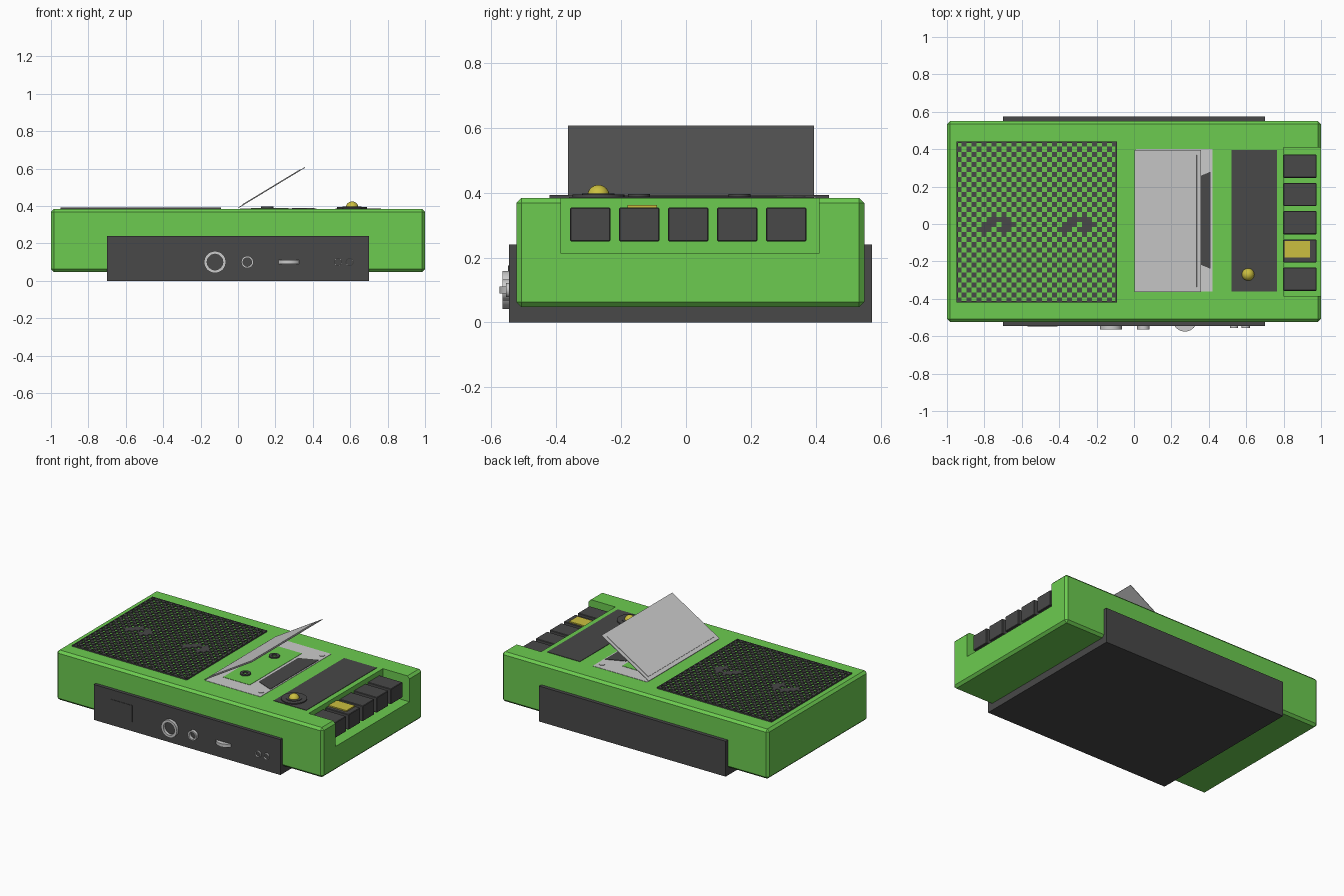
import bpy, bmesh, math
from mathutils import Matrix, Vector

if "Cube" in bpy.data.objects:
    bpy.data.objects.remove(bpy.data.objects["Cube"])

def mat(name, c):
    m = bpy.data.materials.new(name)
    m.diffuse_color = (*c, 1)
    m.use_nodes = True
    m.node_tree.nodes["Principled BSDF"].inputs["Base Color"].default_value = m.diffuse_color
    return m

GREEN = mat("green", (0.15, 0.60, 0.08))
DARK = mat("dark", (0.065, 0.065, 0.065))
YELLOW = mat("yellow", (0.60, 0.52, 0.05))

def add_box(bm, x0, x1, y0, y1, z0, z1):
    m = Matrix.Translation(((x0+x1)/2, (y0+y1)/2, (z0+z1)/2)) @ Matrix.Diagonal((x1-x0, y1-y0, z1-z0, 1))
    bmesh.ops.create_cube(bm, size=1, matrix=m)

def finish(name, bm, material=None, bevel=0, smooth=False):
    if bevel:
        bmesh.ops.bevel(bm, geom=bm.edges[:], offset=bevel, segments=1, affect='EDGES')
    bmesh.ops.recalc_face_normals(bm, faces=bm.faces[:])
    me = bpy.data.meshes.new(name)
    bm.to_mesh(me)
    bm.free()
    o = bpy.data.objects.new(name, me)
    bpy.context.collection.objects.link(o)
    if material:
        me.materials.append(material)
    if smooth:
        bpy.ops.object.select_all(action='DESELECT')
        o.select_set(True)
        bpy.context.view_layer.objects.active = o
        bpy.ops.object.shade_smooth_by_angle()
    return o

def box(name, *dims, material=None, bevel=0):
    bm = bmesh.new()
    add_box(bm, *dims)
    return finish(name, bm, material, bevel)

def lathe(name, profile, loc, axis='Z', material=None, n=32):
    """Spin an (r, h) profile about an axis; axis 'Y' points toward the front."""
    bm = bmesh.new()
    vs = [bm.verts.new((r, 0, h)) for r, h in profile]
    es = [bm.edges.new(p) for p in zip(vs, vs[1:])]
    bmesh.ops.spin(bm, geom=vs+es, cent=(0, 0, 0), axis=(0, 0, 1), angle=2*math.pi, steps=n)
    bmesh.ops.remove_doubles(bm, verts=bm.verts[:], dist=1e-5)
    rot = Matrix.Rotation(math.pi/2, 4, 'X') if axis == 'Y' else Matrix()
    bm.transform(Matrix.Translation(loc) @ rot)
    return finish(name, bm, material, smooth=True)

def disc(name, r, h, loc, **kw):
    return lathe(name, [(0, 0), (r, 0), (r, h), (0, h)], loc, **kw)

def ring(name, ro, ri, h, loc, **kw):
    return lathe(name, [(ri, 0), (ro, 0), (ro, h), (ri, h), (ri, 0)], loc, **kw)

# Body with the key recess cut out of the right end
body = box("body", -1, 1, -0.523, 0.55, 0.047, 0.384, material=GREEN, bevel=0.016)
cutter = box("key_recess_cutter", 0.80, 1.2, -0.385, 0.41, 0.212, 0.6, material=GREEN)
cutter.hide_render = True
mod = body.modifiers.new("recess", 'BOOLEAN')
mod.operation = 'DIFFERENCE'
mod.solver = 'EXACT'
mod.object = cutter
bpy.context.view_layer.objects.active = body
bpy.ops.object.modifier_apply(modifier=mod.name)
bpy.data.objects.remove(cutter)

# Base
box("base", -0.70, 0.70, -0.545, 0.574, 0, 0.24, material=DARK)

# Keys
for i in range(5):
    y = -0.295 + i*0.151
    box(f"key_{i+1}", 0.80, 0.975, y-0.062, y+0.062, 0.25, 0.354, material=DARK, bevel=0.003)
box("record_key_cap", 0.805, 0.94, -0.18, -0.09, 0.35, 0.362, material=YELLOW)

# Speaker grille: checkered tiles inside a thin frame
N, gx, gy, size = 32, -0.95, -0.42, 0.86
c = size/N
pads = set()
for left in (5, 21):
    pads |= {(left+i, 16) for i in range(1, 5)}
    pads |= {(left+i, j) for i in (0, 1, 4, 5) for j in (14, 15)}
bm = bmesh.new()
for i in range(N):
    for j in range(N):
        if (i+j) % 2 == 0 or (i, j) in pads:
            add_box(bm, gx+i*c, gx+(i+1)*c, gy+j*c, gy+(j+1)*c, 0.38, 0.392)
finish("speaker_grille", bm, DARK)
bm = bmesh.new()
t = 0.008
for a, b in ((0, t), (size-t, size)):
    add_box(bm, gx+a, gx+b, gy, gy+size, 0.38, 0.393)
    add_box(bm, gx, gx+size, gy+a, gy+b, 0.38, 0.393)
finish("grille_frame", bm, DARK)

# Cassette deck
box("deck_plate", 0.01, 0.42, -0.36, 0.40, 0.37, 0.386)
box("deck_window", 0.07, 0.27, -0.26, 0.30, 0.37, 0.388, material=GREEN)
bm = bmesh.new()
pts = [(0.29, -0.19), (0.41, -0.24), (0.41, 0.28), (0.29, 0.23)]
f = bm.faces.new([bm.verts.new((x, y, 0.37)) for x, y in pts])
ext = bmesh.ops.extrude_face_region(bm, geom=[f])
bmesh.ops.translate(bm, vec=(0, 0, 0.019), verts=[v for v in ext['geom'] if isinstance(v, bmesh.types.BMVert)])
finish("tape_head_cover", bm, DARK)
for k, (ys, yc) in enumerate(((-0.145, -0.30), (0.165, 0.35))):
    ring(f"spool_{k+1}", 0.034, 0.016, 0.016, (0.157, ys, 0.38), material=DARK, n=16)
    disc(f"deck_screw_{k+1}", 0.018, 0.006, (0.385, yc, 0.383), n=16)

# Open lid with a raised inner panel
def lid_part(name, margin, low, high):
    L = math.hypot(0.355, 0.215)
    bm = bmesh.new()
    add_box(bm, margin, L-margin, -0.363+margin, 0.395-margin, low, high)
    bm.transform(Matrix.Translation((0.003, 0, 0.392)) @ Matrix.Rotation(-math.atan2(0.215, 0.355), 4, 'Y'))
    finish(name, bm)
lid_part("lid", 0, -0.003, 0.001)
lid_part("lid_panel", 0.025, 0, 0.004)

# Control panel and knob
box("control_panel", 0.52, 0.765, -0.36, 0.395, 0.37, 0.387, material=DARK)
disc("knob_base", 0.08, 0.012, (0.61, -0.27, 0.382), material=DARK)
disc("knob_collar", 0.05, 0.014, (0.61, -0.27, 0.383), material=DARK)
dome = [(0.034*math.cos(a*math.pi/16), 0.034*math.sin(a*math.pi/16)) for a in range(8)] + [(0, 0.034)]
lathe("knob_dome", dome, (0.61, -0.27, 0.39), material=YELLOW, n=24)

# Front sockets and volume wheel
fy = -0.543
box("front_plate", -0.57, -0.41, -0.548, -0.54, 0.065, 0.175, material=DARK)
for name, x, ro, ri, h in (("large_socket", -0.123, 0.059, 0.042, 0.022),
                           ("medium_socket", 0.05, 0.033, 0.023, 0.022),
                           ("jack_left", 0.535, 0.022, 0.017, 0.012),
                           ("jack_right", 0.597, 0.022, 0.017, 0.012)):
    ring(name, ro, ri, h, (x, fy, 0.10), axis='Y', n=24)
disc("volume_wheel", 0.066, 0.022, (0.272, -0.509, 0.089))
